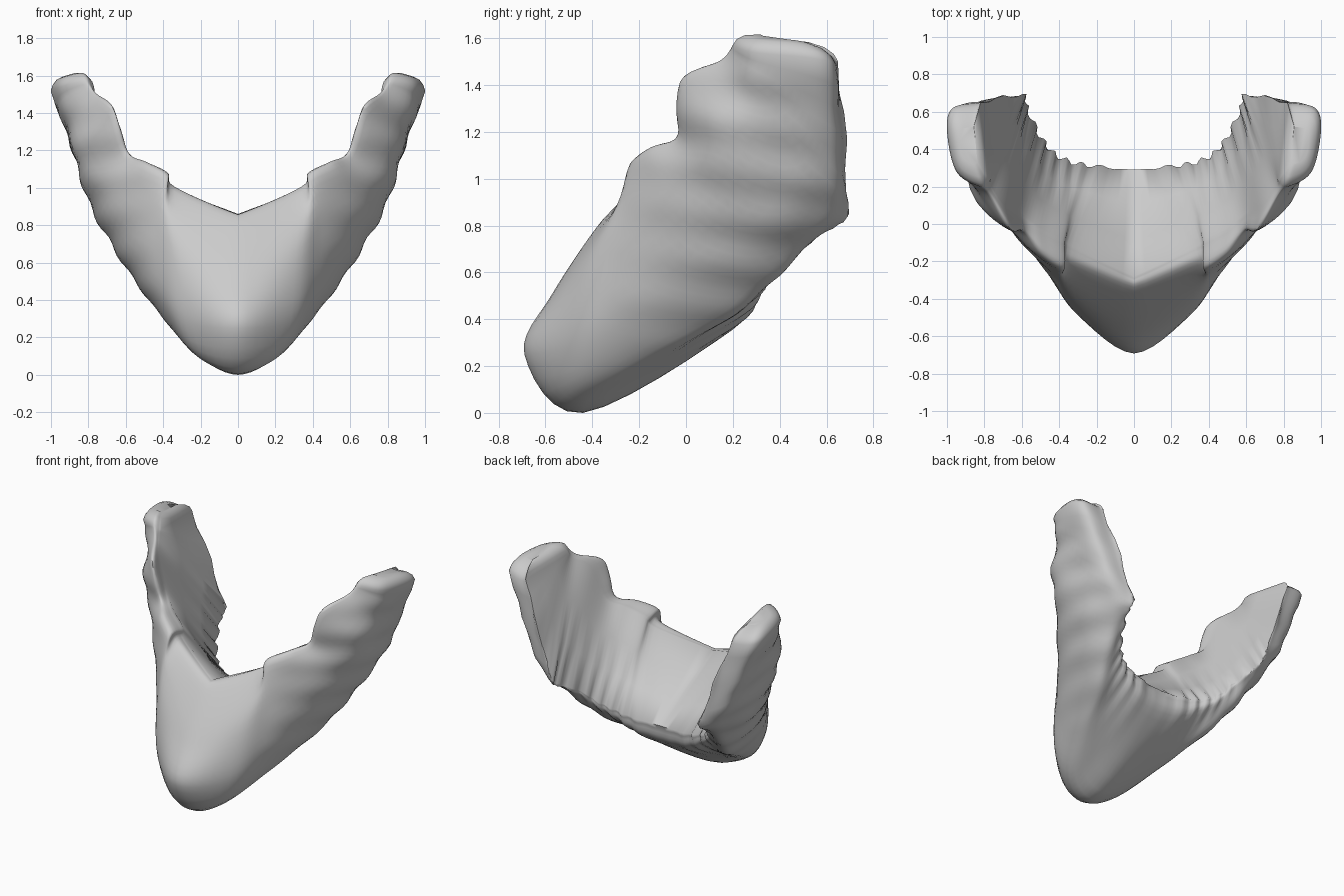
import bpy, bmesh, math
from mathutils import Vector

cube = bpy.data.objects.get("Cube")
if cube:
    bpy.data.objects.remove(cube, do_unlink=True)

# Cross-sections from the chin to the sideburn tip; each runs
# inner rim, outer rim, upper bulge, lower bulge, underside, back rim
SECTIONS = [
    [(0, -.28, .86), (0, -.36, .82), (0, -.57, .51), (0, -.69, .25), (0, -.44, 0), (0, .29, .53)],
    [(.33, -.12, .99), (.34, -.22, .98), (.31, -.42, .66), (.28, -.5, .28), (.2, -.38, .09), (.2, .31, .54)],
    [(.38, -.08, 1.06), (.38, -.24, 1.06), (.45, -.26, .8), (.42, -.3, .42), (.36, -.1, .26), (.33, .33, .57)],
    [(.5, -.02, 1.13), (.5, -.16, 1.12), (.61, -.09, .89), (.56, -.03, .56), (.46, .14, .39), (.43, .38, .62)],
    [(.6, .06, 1.2), (.6, -.04, 1.18), (.74, .06, 1.02), (.68, .17, .72), (.56, .32, .54), (.5, .47, .71)],
    [(.69, .1, 1.42), (.67, -.03, 1.4), (.85, .15, 1.2), (.78, .36, .88), (.66, .52, .77), (.57, .61, .8)],
    [(.76, .2, 1.5), (.77, .14, 1.49), (.9, .27, 1.34), (.85, .48, 1.1), (.76, .63, .97), (.6, .69, .9)],
    [(.77, .23, 1.54), (.82, .2, 1.57), (.95, .28, 1.54), (1, .5, 1.52), (.97, .62, 1.5), (.82, .65, 1.5)],
]
STEPS = 6


def spline(points, before=None):
    """Smooth curve passing through every point."""
    pts = [Vector(p) for p in points]
    pts = [before or pts[0] * 2 - pts[1]] + pts + [pts[-1] * 2 - pts[-2]]
    curve = []
    for a, b, c, d in zip(pts, pts[1:], pts[2:], pts[3:]):
        for i in range(STEPS):
            t = i / STEPS
            curve.append(b + (c - a) * (t / 2)
                         + (a * 2 - b * 5 + c * 4 - d) * (t * t / 2)
                         + (b * 3 - a - c * 3 + d) * (t ** 3 / 2))
    return curve + [pts[-2]]


def outer_section(points):
    """Outer curve with a rolled lip just before the back rim."""
    under, last = Vector(points[-2]), Vector(points[-1])
    lip = under.lerp(last, .87) - Vector((0, 0, .12 * (last - under).length))
    return spline(points[:-1] + [lip, last])


# Loft the sections lengthwise, rounding the chin across the centre
lines = []
for i, column in enumerate(zip(*map(outer_section, SECTIONS))):
    start, after = column[0], column[1]
    mirrored = Vector((-after.x, after.y, after.z))
    roundness = min(1, i / (STEPS * 3))
    lines.append(spline(column, (start * 2 - after).lerp(mirrored, roundness)))
outer_count, length = len(lines), len(lines[0])

# The inner face runs straight from the back rim to the front rim
for t in (.33, .67):
    lines.append([b.lerp(a, t) for a, b in zip(lines[0], lines[outer_count - 1])])
count = len(lines)

bm = bmesh.new()
grid = [[bm.verts.new(p) for p in line] for line in lines]
for i in range(count):
    a, b = grid[i], grid[(i + 1) % count]
    for j in range(length - 1):
        bm.faces.new((a[j], a[j + 1], b[j + 1], b[j]))

# Rounded cap on the sideburn tip
tip = [line[-1] for line in grid]
centre = (tip[0].co + tip[STEPS * 2].co + tip[STEPS * 3].co + tip[outer_count - 1].co) / 4
rim = tip
for scale, lift in ((.92, .03), (.75, .055), (.45, .07)):
    ring = [bm.verts.new(centre.lerp(v.co, scale) + Vector((0, 0, lift))) for v in tip]
    for i in range(count):
        k = (i + 1) % count
        bm.faces.new((rim[i], ring[i], ring[k], rim[k]))
    rim = ring
bm.faces.new(rim)
bmesh.ops.recalc_face_normals(bm, faces=bm.faces)
bm.normal_update()

# Soft folds on the outer cheeks and tufts along the back rim
moves = []
for i in range(1, outer_count):
    across = i / (outer_count - 1)
    for j in range(1, length - 1):
        v = grid[i][j]
        along = j / (length - 1)
        side = min(1, max(0, along * 3 - .7)) * math.sin(math.pi * across)
        fold = .008 * side * math.sin(v.co.z * 31 + v.co.y * 4)
        edge = max(0, across - .75) * 4
        tuft = .015 * edge * math.sin(along * 62) * min(1, along * 5)
        moves.append((v, v.normal * (fold + tuft)))
for v, offset in moves:
    v.co += offset

mesh = bpy.data.meshes.new("beard")
bm.to_mesh(mesh)
bm.free()
beard = bpy.data.objects.new("beard", mesh)
bpy.context.collection.objects.link(beard)

# Plain grey finish
grey = bpy.data.materials.new("light_grey")
grey.use_nodes = True
colour = (.6, .6, .6, 1)
grey.diffuse_color = colour
grey.node_tree.nodes["Principled BSDF"].inputs["Base Color"].default_value = colour
mesh.materials.append(grey)

# Mirror to the other side and smooth
mirror = beard.modifiers.new("mirror", "MIRROR")
mirror.use_clip = True
mirror.merge_threshold = .002
bpy.context.view_layer.objects.active = beard
beard.select_set(True)
bpy.ops.object.shade_smooth_by_angle(angle=math.radians(75))
